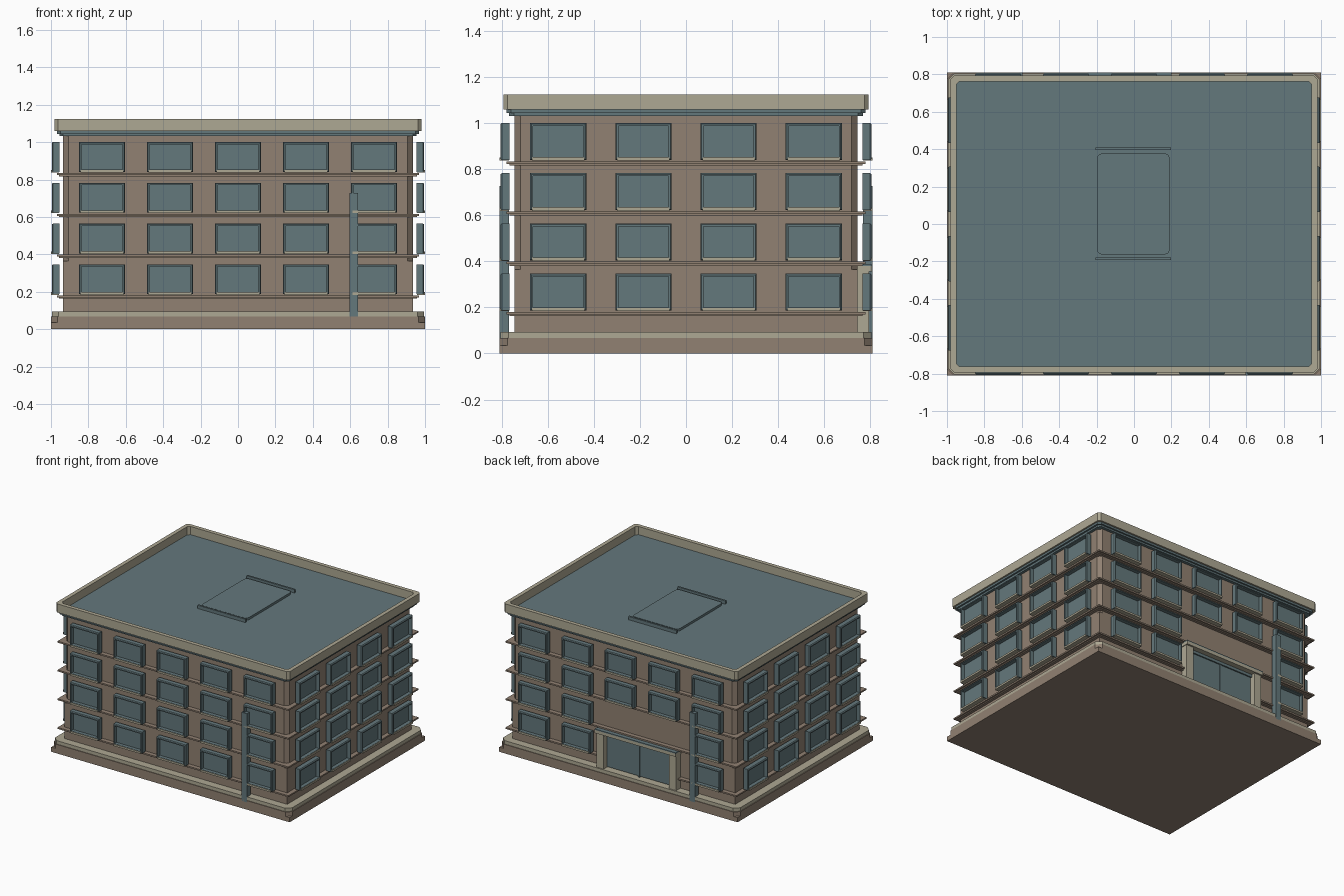
import bpy, bmesh
from math import pi
from mathutils import Matrix

old = bpy.data.objects.get("Cube")
if old:
    bpy.data.objects.remove(old, do_unlink=True)


def material(name, rgb):
    m = bpy.data.materials.new(name)
    m.use_nodes = True
    m.diffuse_color = (*rgb, 1)
    m.node_tree.nodes["Principled BSDF"].inputs["Base Color"].default_value = (*rgb, 1)
    return m


BROWN = material("brown plaster", (0.283, 0.220, 0.168))
BEIGE = material("beige stone", (0.423, 0.392, 0.292))
TEAL = material("slate teal", (0.127, 0.188, 0.202))

HX, HY = 0.935, 0.746          # half size of the walls
FLOORS = [0.267 + 0.218 * i for i in range(4)]


def mesh_from(bm, name, mat):
    bmesh.ops.recalc_face_normals(bm, faces=bm.faces[:])
    me = bpy.data.meshes.new(name)
    bm.to_mesh(me)
    bm.free()
    me.materials.append(mat)
    return me


def place(me, name, matrix=Matrix()):
    ob = bpy.data.objects.new(name, me)
    ob.matrix_world = matrix
    bpy.context.collection.objects.link(ob)
    return ob


def box_mesh(name, mat, x0, x1, y0, y1, z0, z1, round_by=0):
    bm = bmesh.new()
    bmesh.ops.create_cube(bm, size=1)
    for v in bm.verts:
        v.co.x = x1 if v.co.x > 0 else x0
        v.co.y = y1 if v.co.y > 0 else y0
        v.co.z = z1 if v.co.z > 0 else z0
    if round_by:
        upright = [e for e in bm.edges if abs(e.verts[0].co.z - e.verts[1].co.z) > 1e-4]
        bmesh.ops.bevel(bm, geom=upright, offset=round_by, segments=3, affect='EDGES', profile=0.5)
    return mesh_from(bm, name, mat)


def box(name, mat, *size, matrix=Matrix(), round_by=0):
    return place(box_mesh(name, mat, *size, round_by=round_by), name, matrix)


def outline(hx, hy, c):
    """Rectangle with its corners cut by c."""
    return [(-hx + c, -hy), (hx - c, -hy), (hx, -hy + c), (hx, hy - c),
            (hx - c, hy), (-hx + c, hy), (-hx, hy - c), (-hx, -hy + c)]


def loft(name, mat, loops, closed=False):
    """Skin rings of points; closed joins the last ring to the first."""
    bm = bmesh.new()
    rings = [[bm.verts.new(p) for p in loop] for loop in loops]
    pairs = list(zip(rings, rings[1:]))
    if closed:
        pairs.append((rings[-1], rings[0]))
    for a, b in pairs:
        for i in range(len(a)):
            j = (i + 1) % len(a)
            bm.faces.new((a[i], a[j], b[j], b[i]))
    if not closed:
        bm.faces.new(rings[0])
        bm.faces.new(rings[-1])
    return mesh_from(bm, name, mat)


def slab(name, mat, hx, hy, z0, z1, cut):
    loops = [[(x, y, z) for x, y in outline(hx, hy, cut)] for z in (z0, z1)]
    return place(loft(name, mat, loops), name)


# Plinth and walls, corners cut above a square foot
box("plinth_foot", BROWN, -1, 1, -0.81, 0.81, 0, 0.035)
slab("plinth", BROWN, 1, 0.81, 0.035, 0.068, 0.035)
slab("plinth_trim", BEIGE, 0.995, 0.805, 0.068, 0.094, 0.035)
box("lower_walls", BROWN, -HX, HX, -HY, HY, 0.09, 0.365)
slab("upper_walls", BROWN, HX, HY, 0.365, 1.04, 0.028)

# Cornice, roof and parapet
slab("cornice_lower", TEAL, 0.955, 0.768, 1.032, 1.045, 0.02)
slab("cornice_upper", TEAL, 0.968, 0.78, 1.045, 1.06, 0.02)
slab("roof_deck", TEAL, 0.96, 0.775, 1.055, 1.063, 0.02)
rings = [(0.98, 0.793, 1.06), (0.98, 0.793, 1.125), (0.95, 0.763, 1.125), (0.95, 0.763, 1.06)]
place(loft("parapet", BEIGE, [[(x, y, z) for x, y in outline(hx, hy, 0.018)]
                              for hx, hy, z in rings], closed=True), "parapet")
box("roof_hatch", TEAL, -0.197, 0.19, -0.163, 0.377, 1.06, 1.08, round_by=0.025)
for y in (-0.185, 0.402):
    box("hatch_rail", TEAL, -0.205, 0.198, y - 0.007, y + 0.007, 1.06, 1.088)


# Window parts, shared by every window; the wall plane is y = 0, outward is -y
def rect(w, h, d):
    return [(-w, -d, -h), (w, -d, -h), (w, -d, h), (-w, -d, h)]


W, H = 0.122, 0.08
frame = loft("window_frame", TEAL, [rect(W, H, 0.02), rect(W, H, 0.054), rect(W - 0.005, H - 0.005, 0.06),
                                    rect(W - 0.013, H - 0.013, 0.06), rect(W - 0.013, H - 0.013, 0.02)],
             closed=True)
glass = box_mesh("window_glass", TEAL, -W + 0.01, W - 0.01, -0.032, -0.02, -H + 0.01, H - 0.01)
sill = box_mesh("window_sill", BEIGE, -W + 0.008, W - 0.008, -0.064, -0.022, -H - 0.003, -H + 0.011)

# Facades: name, turn, wall distance, half width, window columns
LONG = [0.3635 * i for i in range(-2, 3)]
SHORT = [0.37 * (i - 1.5) for i in range(4)]
FACADES = [("front", 0, HY, HX, LONG), ("left", pi / 2, HX, HY, SHORT),
           ("back", pi, HY, HX, LONG), ("right", -pi / 2, HX, HY, SHORT)]
DOOR = 0.14                    # entrance centre along the back wall
DW = 0.34                      # entrance half width

for side, turn, dist, half, columns in FACADES:
    wall = Matrix.Rotation(turn, 4, 'Z') @ Matrix.Translation((0, -dist, 0))
    for level, z in enumerate(FLOORS):
        for col, u in enumerate(columns):
            if side == "back" and level < 2 and col in (2, 3):
                continue       # entrance takes this space
            spot = wall @ Matrix.Translation((u, 0, z))
            for me in (frame, glass, sill):
                place(me, f"{side}_{me.name}", spot)
        # Floor ledge, broken at the entrance
        end = half + 0.033
        spans = [(-end, end)]
        if side == "back" and level == 0:
            spans = [(-end, DOOR - DW), (DOOR + DW, end)]
        for a, b in spans:
            box(f"{side}_ledge", BROWN, a, b, -0.033, 0.01, z - 0.097, z - 0.086, matrix=wall)
            box(f"{side}_ledge_underside", BROWN, a + 0.012 * (a == -end), b - 0.012 * (b == end),
                -0.021, 0.01, z - 0.104, z - 0.097, matrix=wall)
    # Downpipe
    if columns is LONG:
        box(f"{side}_downpipe", TEAL, 0.595, 0.641, -0.064, -0.022, 0.055, 0.727, matrix=wall)
    # Entrance
    if side == "back":
        for s in (-1, 1):
            u = DOOR + s * (DW - 0.035)
            box("entrance_pillar", BEIGE, u - 0.03, u + 0.03, -0.05, 0.01, 0.09, 0.36, matrix=wall)
            u = DOOR + s * 0.137
            box("entrance_glass", TEAL, u - 0.134, u + 0.134, -0.012, 0.01, 0.1, 0.335, matrix=wall)
        box("entrance_mullion", TEAL, DOOR - 0.006, DOOR + 0.006, -0.018, 0.01, 0.094, 0.335, matrix=wall)
        box("entrance_head", TEAL, DOOR - 0.28, DOOR + 0.28, -0.022, 0.01, 0.335, 0.358, matrix=wall)
        box("entrance_lintel", BEIGE, DOOR - DW, DOOR + DW, -0.063, 0.01, 0.356, 0.379, matrix=wall)
        box("entrance_canopy", TEAL, DOOR - DW, DOOR + DW, -0.063, 0.01, 0.379, 0.387, matrix=wall)
